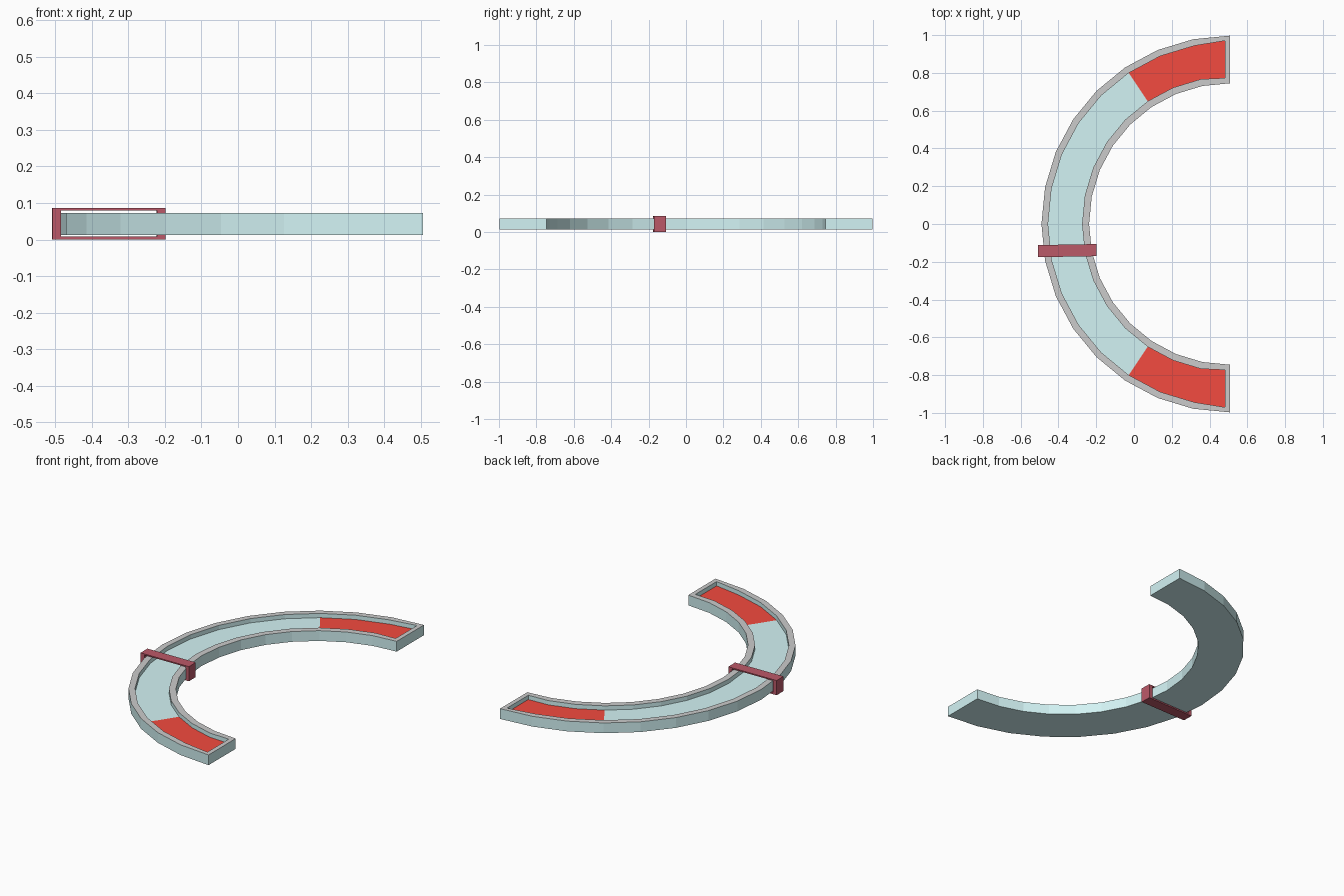
import bpy, bmesh, math

if "Cube" in bpy.data.objects:
    bpy.data.objects.remove(bpy.data.objects["Cube"])

CX, N = 0.507, 16            # arc centre and segments in the half ring
Z0, ZF, Z1 = 0.013, 0.048, 0.073


def material(name, rgb):
    m = bpy.data.materials.new(name)
    m.diffuse_color = (*rgb, 1)
    m.use_nodes = True
    m.node_tree.nodes["Principled BSDF"].inputs["Base Color"].default_value = m.diffuse_color
    return m


aqua = material("aqua", (0.65, 0.90, 0.91))
grey = material("rim_grey", (0.70, 0.69, 0.69))
red = material("red", (0.90, 0.07, 0.05))
maroon = material("maroon", (0.50, 0.10, 0.14))


def finish(bm, name, mats):
    bmesh.ops.recalc_face_normals(bm, faces=bm.faces)
    me = bpy.data.meshes.new(name)
    bm.to_mesh(me)
    bm.free()
    for m in mats:
        me.materials.append(m)
    ob = bpy.data.objects.new(name, me)
    bpy.context.collection.objects.link(ob)
    return ob


# Curved tray: a trough section swept around a half circle, closed at both ends
bm = bmesh.new()
rings = []
for i in range(N + 1):
    a = math.pi / 2 + math.pi * i / N
    end = i in (0, N)
    ro, ri = (0.970, 0.773) if end else (0.962, 0.782)
    section = [(0.997, Z0), (0.997, Z1), (ro, Z1), (ro, ZF),
               (ri, ZF), (ri, Z1), (0.745, Z1), (0.745, Z0)]
    ring = []
    for k, (r, z) in enumerate(section):
        shift = -0.026 if end and 2 <= k <= 5 else 0   # end wall thickness
        ring.append(bm.verts.new((CX + r * math.cos(a) + shift, r * math.sin(a), z)))
    rings.append(ring)
for i in range(N):
    for k in range(8):
        n = (k + 1) % 8
        f = bm.faces.new((rings[i][k], rings[i][n], rings[i + 1][n], rings[i + 1][k]))
        if k in (1, 5):
            f.material_index = 1                        # rim
        elif k == 3 and (i < 3 or i >= N - 3):
            f.material_index = 2                        # red end zones
for r in (rings[0], rings[-1]):
    bm.faces.new((r[0], r[1], r[6], r[7]))              # outer end
    bm.faces.new((r[2], r[3], r[4], r[5]))              # inner end
    bm.faces.new((r[1], r[2], r[5], r[6])).material_index = 1
finish(bm, "curved_tray", [aqua, grey, red])

# Sliding clamp: rectangular frame wrapped around the tray
bm = bmesh.new()
outer = [(-0.155, 0.0), (0.155, 0.0), (0.155, 0.086), (-0.155, 0.086)]
inner = [(-0.131, 0.008), (0.132, 0.008), (0.132, 0.079), (-0.131, 0.079)]
loops = [[bm.verts.new((x, y, z)) for x, z in p]
         for p, y in ((outer, -0.032), (outer, 0.032), (inner, 0.032), (inner, -0.032))]
for j in range(4):
    for k in range(4):
        n, m = (k + 1) % 4, (j + 1) % 4
        bm.faces.new((loops[j][k], loops[j][n], loops[m][n], loops[m][k]))
clamp = finish(bm, "sliding_clamp", [maroon])
clamp.location = (-0.354, -0.141, 0)
clamp.rotation_euler.z = math.radians(1)
